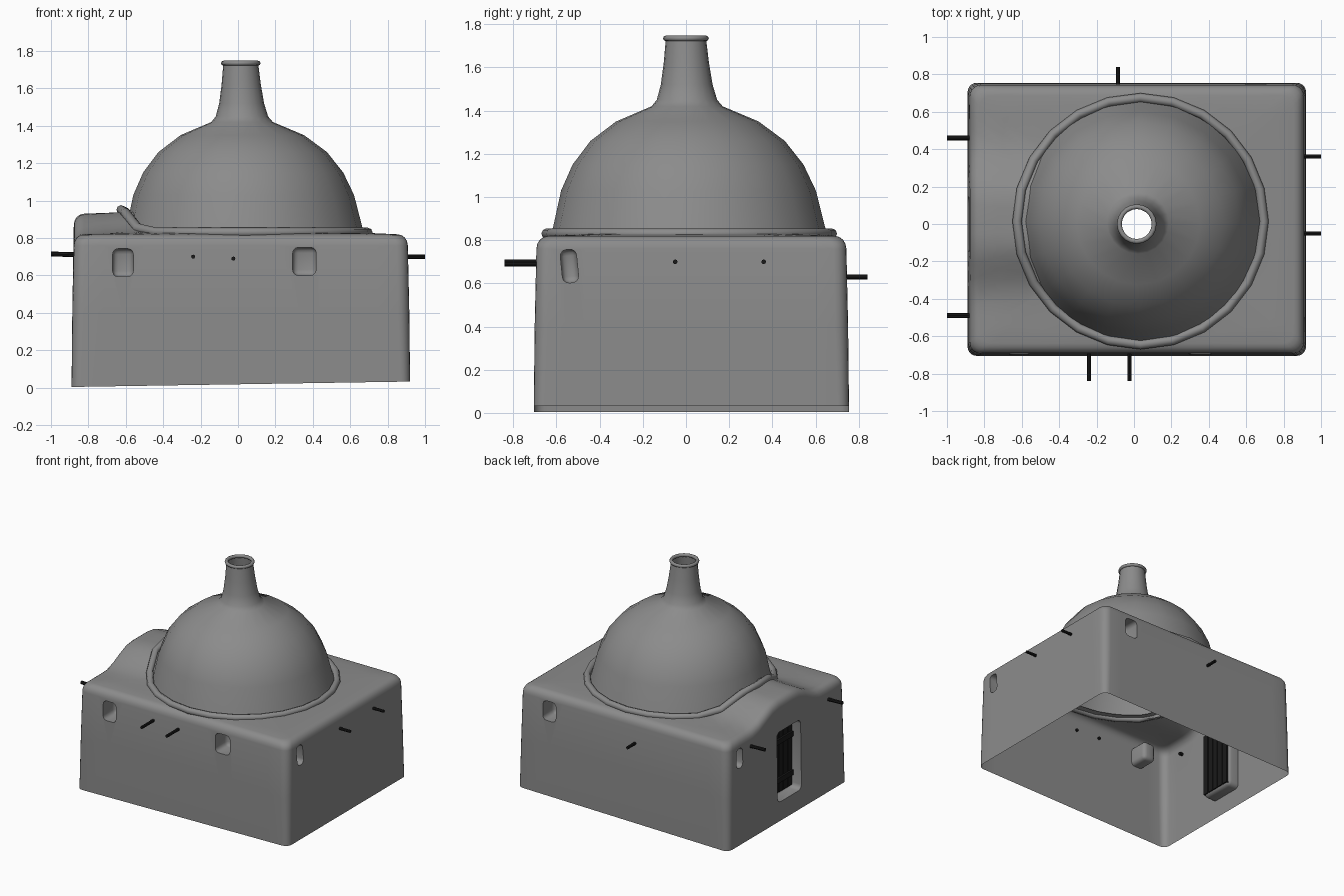
import bpy, bmesh, math
from mathutils import Vector, Matrix

cube = bpy.data.objects.get("Cube")
if cube:
    bpy.data.objects.remove(cube)


def material(name, rgb):
    m = bpy.data.materials.new(name)
    m.use_nodes = True
    m.diffuse_color = (*rgb, 1)
    m.node_tree.nodes["Principled BSDF"].inputs["Base Color"].default_value = (*rgb, 1)
    return m


PLASTER = material("grey plaster", (0.26, 0.26, 0.26))
WOOD = material("black wood", (0.01, 0.01, 0.01))
MID = Vector((0.015, 0.025, 0))
HALF = (0.905, 0.73)


def finish(name, bm, mat, angle=45):
    mesh = bpy.data.meshes.new(name)
    bm.to_mesh(mesh)
    bm.free()
    mesh.materials.append(mat)
    mesh.shade_smooth()
    mesh.set_sharp_from_angle(angle=math.radians(angle))
    ob = bpy.data.objects.new(name, mesh)
    bpy.context.collection.objects.link(ob)
    return ob


def loft(bm, rings, closed=False):
    """Skin a list of point rings; optionally loop back to the first ring."""
    loops = [[bm.verts.new(p) for p in r] for r in rings]
    pairs = list(zip(loops, loops[1:])) + ([(loops[-1], loops[0])] if closed else [])
    for a, b in pairs:
        for i in range(len(a)):
            j = (i + 1) % len(a)
            bm.faces.new((a[i], a[j], b[j], b[i]))
    return loops


def smooth(t):
    t = min(max(t, 0), 1)
    return t * t * (3 - 2 * t)


def bump(x, y):
    """Swell of the roof above the doorway."""
    return 0.11 * smooth((0.43 - abs(y - 0.02)) / 0.33) * smooth((-0.25 - x) / 0.3)


def rounded_rect(inset, radius):
    pts = []
    hx, hy = HALF[0] - inset, HALF[1] - inset
    for q, (sx, sy) in enumerate(((1, 1), (-1, 1), (-1, -1), (1, -1))):
        for k in range(6):
            a = (q + k / 5) * math.pi / 2
            pts.append(Vector((sx * (hx - radius) + radius * math.cos(a),
                               sy * (hy - radius) + radius * math.sin(a), 0)))
        # subdivide the straight side that follows
        nx, ny = ((-1, 1), (-1, -1), (1, -1), (1, 1))[q]
        b = (q + 1) * math.pi / 2
        end = Vector((nx * (hx - radius) + radius * math.cos(b),
                      ny * (hy - radius) + radius * math.sin(b), 0))
        start = pts[-1].copy()
        pts += [start.lerp(end, k / 16) for k in range(1, 16)]
    return [p + MID for p in pts]


# House body: walls, soft upper edge, roof with a round opening
def body_ring(inset, z, radius=0.06):
    return [p + Vector((0, 0, z + (bump(p.x, p.y) if z > 0.7 else 0)))
            for p in rounded_rect(inset, radius)]


bm = bmesh.new()
rings = [[p + Vector((0, 0, 0.018 + 0.016 * p.x)) for p in rounded_rect(0, 0.05)],
         body_ring(0.004, 0.4), body_ring(0.012, 0.76)]
for k in range(1, 5):
    a = k * math.pi / 8
    rings.append(body_ring(0.012 + 0.055 * (1 - math.cos(a)), 0.76 + 0.06 * math.sin(a)))
outer = rounded_rect(0.067, 0.06)
for t in (0.35, 0.7, 1):
    ring = []
    for p in outer:
        c = Vector((0.035, 0.02, 0))
        q = p.lerp(c + (p - c).normalized() * 0.6, t)
        q.z = 0.82 + 0.01 * t + bump(q.x, q.y)
        ring.append(q)
    rings.append(ring)
loops = loft(bm, rings)
bm.faces.new(loops[0])
bm.faces.new(loops[-1])
bmesh.ops.recalc_face_normals(bm, faces=bm.faces)
body = finish("house_body", bm, PLASTER)


# Window niches and door recess
def cut_niche(center, size, bevel, tilt=0):
    cbm = bmesh.new()
    bmesh.ops.create_cube(cbm, size=1, matrix=Matrix.Translation(center)
                          @ Matrix.Rotation(tilt, 4, 'X') @ Matrix.Diagonal((*size, 1)))
    bmesh.ops.bevel(cbm, geom=cbm.edges[:], offset=bevel, segments=3,
                    profile=0.5, affect='EDGES')
    cutter = finish("niche_cutter", cbm, PLASTER)
    cutter.hide_render = True
    mod = body.modifiers.new("niche", 'BOOLEAN')
    mod.operation, mod.solver, mod.object = 'DIFFERENCE', 'EXACT', cutter
    return cutter


cutters = [
    cut_niche((-0.615, -0.7, 0.668), (0.11, 0.3, 0.15), 0.03),
    cut_niche((0.355, -0.7, 0.675), (0.125, 0.3, 0.15), 0.03),
    cut_niche((0.92, -0.54, 0.68), (0.3, 0.075, 0.155), 0.03, 0.1),
    cut_niche((-0.88, 0.6, 0.67), (0.3, 0.075, 0.15), 0.03),
    cut_niche((0.65, 0.755, 0.68), (0.11, 0.3, 0.15), 0.03),
    cut_niche((-0.88, 0, 0.42), (0.18, 0.29, 0.54), 0.035),
]
depsgraph = bpy.context.evaluated_depsgraph_get()
cut_mesh = bpy.data.meshes.new_from_object(body.evaluated_get(depsgraph))
body.modifiers.clear()
body.data = cut_mesh
for c in cutters:
    bpy.data.objects.remove(c)

# Open the underside and the hole below the dome
bm = bmesh.new()
bm.from_mesh(cut_mesh)
caps = [f for f in bm.faces if abs(f.normal.z) > 0.9 and
        (max(v.co.z for v in f.verts) < 0.05 or
         (f.calc_center_median().z > 0.8 and
          max((v.co.xy - Vector((0.035, 0.02))).length for v in f.verts) < 0.61))]
bmesh.ops.delete(bm, geom=caps, context='FACES')
# the opening is not flat beneath the swell, so drop any cap left over
bmesh.ops.delete(bm, geom=[f for f in bm.faces if len(f.verts) > 60], context='FACES')
bm.to_mesh(cut_mesh)
bm.free()
cut_mesh.shade_smooth()
cut_mesh.set_sharp_from_angle(angle=math.radians(45))

# Dome and chimney, turned from one profile
profile = [(0.645, 0.82), (0.63, 0.86), (0.59, 1.03), (0.535, 1.15), (0.45, 1.26), (0.33, 1.35),
           (0.165, 1.42), (0.14, 1.45), (0.12, 1.52), (0.105, 1.62), (0.093, 1.735)]


def circle(r, z, n=20):
    t = (z - 0.82) / 0.9
    cx, cy = 0.035 - 0.02 * t, 0.015 - 0.015 * t
    return [Vector((cx + r * math.cos(2 * math.pi * i / n),
                    cy + r * math.sin(2 * math.pi * i / n), z)) for i in range(n)]


bm = bmesh.new()
loft(bm, [circle(r, z) for r, z in profile])
bmesh.ops.recalc_face_normals(bm, faces=bm.faces)
finish("dome_and_chimney", bm, PLASTER, 50)


# Rounded bands: the chimney lip, and the dome rim that climbs over the swell
def band(name, radius, z, tube, n):
    bm = bmesh.new()
    rings = []
    for k in range(8):
        a = k * math.pi / 4
        ring = circle(radius + tube * math.cos(a), z, n)
        for p in ring:
            p.z += tube * math.sin(a) + (1.1 * bump(p.x, p.y) if z < 1 else 0)
        rings.append(ring)
    loft(bm, rings, closed=True)
    bmesh.ops.recalc_face_normals(bm, faces=bm.faces)
    finish(name, bm, PLASTER, 60)


band("dome_rim", 0.66, 0.83, 0.025, 24)
band("chimney_lip", 0.093, 1.735, 0.013, 20)


# Wooden beam ends
def beam(name, start, end, radius=0.011):
    a, b = Vector(start), Vector(end)
    bm = bmesh.new()
    rot = (b - a).to_track_quat('Z', 'Y').to_matrix().to_4x4()
    bmesh.ops.create_cone(bm, cap_ends=True, segments=8, radius1=radius, radius2=radius,
                          depth=(b - a).length,
                          matrix=Matrix.Translation((a + b) / 2) @ rot)
    finish(name, bm, WOOD, 30)


for i, (x, z) in enumerate(((-0.24, 0.7), (-0.025, 0.69))):
    beam(f"front_beam_{i + 1}", (x, -0.68, z), (x, -0.84, z))
for i, y in enumerate((-0.05, 0.36)):
    beam(f"left_beam_{i + 1}", (0.89, y, 0.7), (1, y, 0.7))
for i, y in enumerate((-0.49, 0.46)):
    beam(f"right_beam_{i + 1}", (-0.85, y, 0.71), (-1, y, 0.715), 0.013)
beam("back_beam", (-0.085, 0.73, 0.63), (-0.085, 0.84, 0.63))


# Plank door
def board(name, center, size):
    bm = bmesh.new()
    bmesh.ops.create_cube(bm, size=1, matrix=Matrix.Translation(center) @ Matrix.Diagonal((*size, 1)))
    finish(name, bm, WOOD, 30)


for i in range(5):
    board(f"door_plank_{i + 1}", (-0.8, (i - 2) * 0.054, 0.42), (0.03, 0.048, 0.5))
for i, z in enumerate((0.27, 0.57)):
    board(f"door_crossbar_{i + 1}", (-0.822, 0, z), (0.015, 0.26, 0.04))
